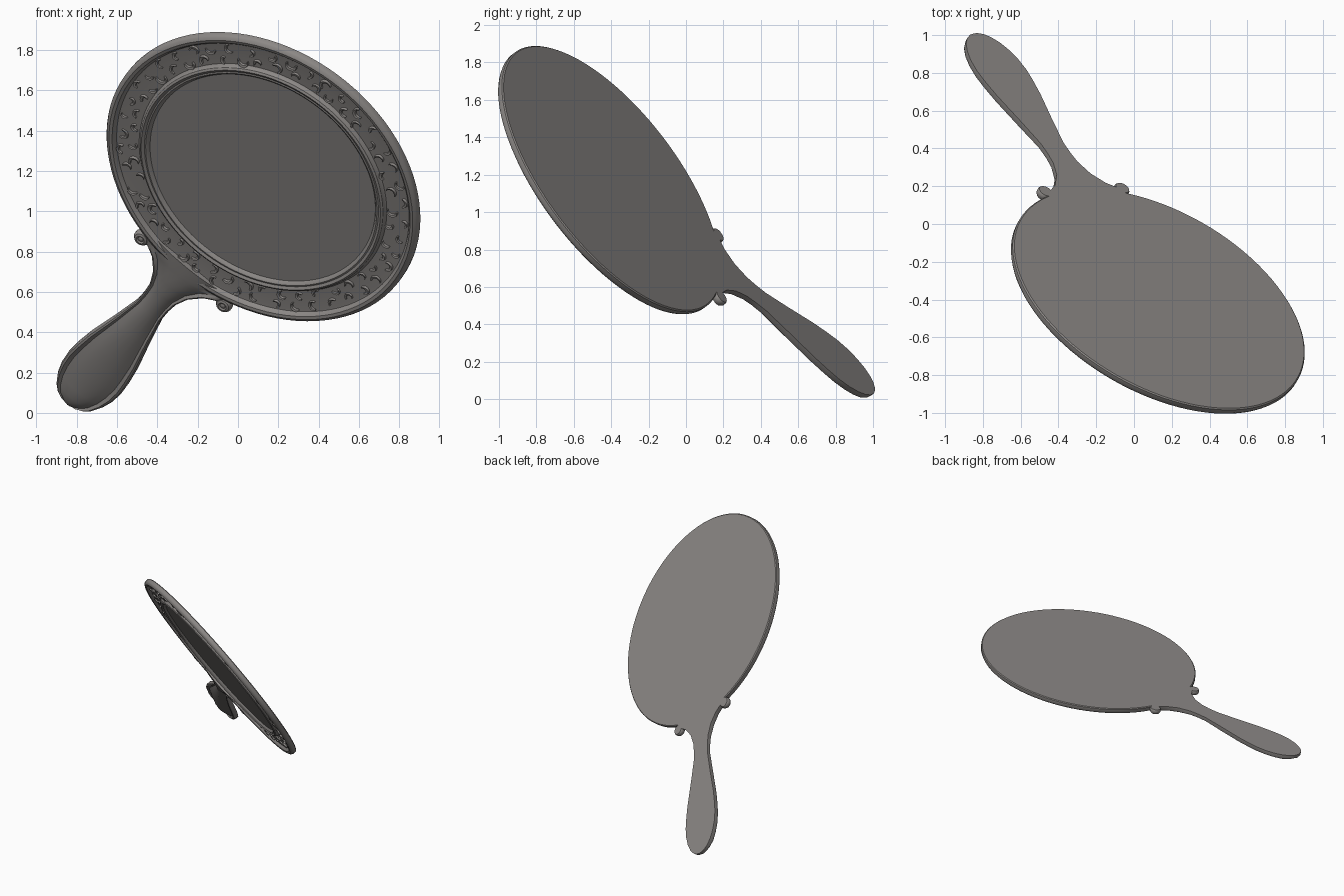
import bpy, bmesh, math, random
from mathutils import Vector, Matrix

if "Cube" in bpy.data.objects:
    bpy.data.objects.remove(bpy.data.objects["Cube"])

random.seed(4)

# Tilted local frame: r = across, v = along the handle axis, w = out of the glass
n = Vector((-0.572, -1.0, -0.756)).normalized()
up = Vector((0.476, -0.687, 0.549))
up = (up - n * up.dot(n)).normalized()
right = up.cross(n)
FRAME = Matrix.Translation((0.125, -0.41, 1.17)) @ Matrix((right, up, n)).transposed().to_4x4()
BACK = -0.02


def material(name, rgb):
    m = bpy.data.materials.new(name)
    m.diffuse_color = (*rgb, 1)
    m.use_nodes = True
    m.node_tree.nodes["Principled BSDF"].inputs["Base Color"].default_value = m.diffuse_color
    return m


METAL = material("aged grey metal", (0.265, 0.25, 0.24))
GLASS = material("dull grey glass", (0.27, 0.26, 0.25))


def finish(name, bm, mat, angle=35):
    """Turn a bmesh in local coordinates into a placed, shaded object."""
    bmesh.ops.recalc_face_normals(bm, faces=bm.faces)
    me = bpy.data.meshes.new(name)
    bm.to_mesh(me)
    bm.free()
    me.transform(FRAME)
    me.materials.append(mat)
    ob = bpy.data.objects.new(name, me)
    bpy.context.collection.objects.link(ob)
    bpy.ops.object.select_all(action='DESELECT')
    ob.select_set(True)
    bpy.context.view_layer.objects.active = ob
    bpy.ops.object.shade_smooth_by_angle(angle=math.radians(angle))
    return ob


def lathe(bm, profile, segs, centre=(0, 0)):
    """Spin a (radius, w) profile; both ends are capped with flat discs."""
    rings = []
    for rad, w in profile:
        rings.append([bm.verts.new((centre[0] + rad * math.cos(2 * math.pi * i / segs),
                                    centre[1] + rad * math.sin(2 * math.pi * i / segs), w))
                      for i in range(segs)])
    for a, b in zip(rings, rings[1:]):
        for i in range(segs):
            j = (i + 1) % segs
            bm.faces.new((a[i], a[j], b[j], b[i]))
    bm.faces.new(rings[0])
    bm.faces.new(rings[-1])


# Round frame: flat back, rolled outer rim, sunken band, inner moulding
bm = bmesh.new()
lathe(bm, [(0.843, BACK), (0.85, BACK + 0.006), (0.85, 0.008), (0.843, 0.02), (0.828, 0.028),
           (0.812, 0.025), (0.802, 0.014), (0.797, 0.004), (0.79, 0.003), (0.675, 0.003),
           (0.668, 0.008), (0.663, 0.022), (0.652, 0.029), (0.643, 0.024), (0.638, 0.021),
           (0.630, 0.023), (0.622, 0.018), (0.613, 0.004)], 96)
finish("round_frame", bm, METAL)

# Mirror glass, a thin plate inside the moulding
bm = bmesh.new()
lathe(bm, [(0.614, 0.002), (0.614, 0.006)], 96)
finish("mirror_glass", bm, GLASS)

# Handle: cross-sections swept along the axis, with raised borders and a domed middle
WIDTHS = [(-0.78, 0.27), (-0.835, 0.245), (-0.862, 0.205), (-0.885, 0.172), (-0.96, 0.115),
          (-1.05, 0.084), (-1.12, 0.077), (-1.2, 0.078), (-1.37, 0.108), (-1.57, 0.148),
          (-1.68, 0.162), (-1.76, 0.167), (-1.84, 0.16), (-1.91, 0.142), (-1.97, 0.114),
          (-2.01, 0.082), (-2.035, 0.048), (-2.045, 0.012)]
HALF = [(1.0, BACK), (1.0, 0.004), (0.96, 0.016), (0.89, 0.02), (0.82, 0.014),
        (0.77, 0.01), (0.55, 0.022), (0.3, 0.03)]
SECTION = HALF + [(0, 0.033)] + [(-s, w) for s, w in reversed(HALF)]
bm = bmesh.new()
rows = []
for v, hw in WIDTHS:
    low = min(1.0, 0.45 + hw / 0.2)            # the dome sinks towards the tip
    rows.append([bm.verts.new((0.005 + s * hw, v, BACK + (w - BACK) * low)) for s, w in SECTION])
for a, b in zip(rows, rows[1:]):
    for i in range(len(SECTION)):
        j = (i + 1) % len(SECTION)
        bm.faces.new((a[i], a[j], b[j], b[i]))
bm.faces.new(rows[0])
bm.faces.new(rows[-1])
finish("handle", bm, METAL, 40)

# Curled knobs either side of the neck
bm = bmesh.new()
for side in (-1, 1):
    lathe(bm, [(0.038, BACK), (0.043, -0.012), (0.043, 0.006), (0.034, 0.02),
               (0.022, 0.024), (0.014, 0.018), (0.006, 0.022)], 20, (0.005 + side * 0.262, -0.842))
finish("neck_knobs", bm, METAL)


def scroll(bm, cx, cy, rad, start, sweep, width, height):
    """Tapered C-shaped relief with a ridge along its middle."""
    steps, prev = 9, None
    for k in range(steps + 1):
        t = k / steps
        a = start + sweep * t
        half = width * (0.15 + 0.85 * math.sin(math.pi * min(1, t * 0.85 + 0.12)))
        rr = rad * (1 - 0.25 * t)
        d = Vector((math.cos(a), math.sin(a), 0))
        c = Vector((cx, cy, 0))
        cur = [bm.verts.new(c + d * (rr + o * half) + Vector((0, 0, w)))
               for o, w in ((-1, 0.0), (-0.6, height * 0.8), (0.6, height), (1, 0.0))]
        if prev:
            for i in range(3):
                bm.faces.new((prev[i], prev[i + 1], cur[i + 1], cur[i]))
        else:
            bm.faces.new(cur)
        prev = cur
    bm.faces.new(prev)


# Scrollwork relief filling the sunken band
bm = bmesh.new()
COUNT = 44
for k in range(COUNT):
    for row, radius in enumerate((0.702, 0.764)):
        a = 2 * math.pi * (k + 0.5 * row) / COUNT + random.uniform(-0.015, 0.015)
        rho = radius + random.uniform(-0.006, 0.006)
        scroll(bm, rho * math.cos(a), rho * math.sin(a), random.uniform(0.02, 0.03),
               random.uniform(0, 2 * math.pi), random.choice((-1, 1)) * random.uniform(2.4, 4.0),
               random.uniform(0.008, 0.012), random.uniform(0.012, 0.017))
finish("scrollwork", bm, METAL, 30)
